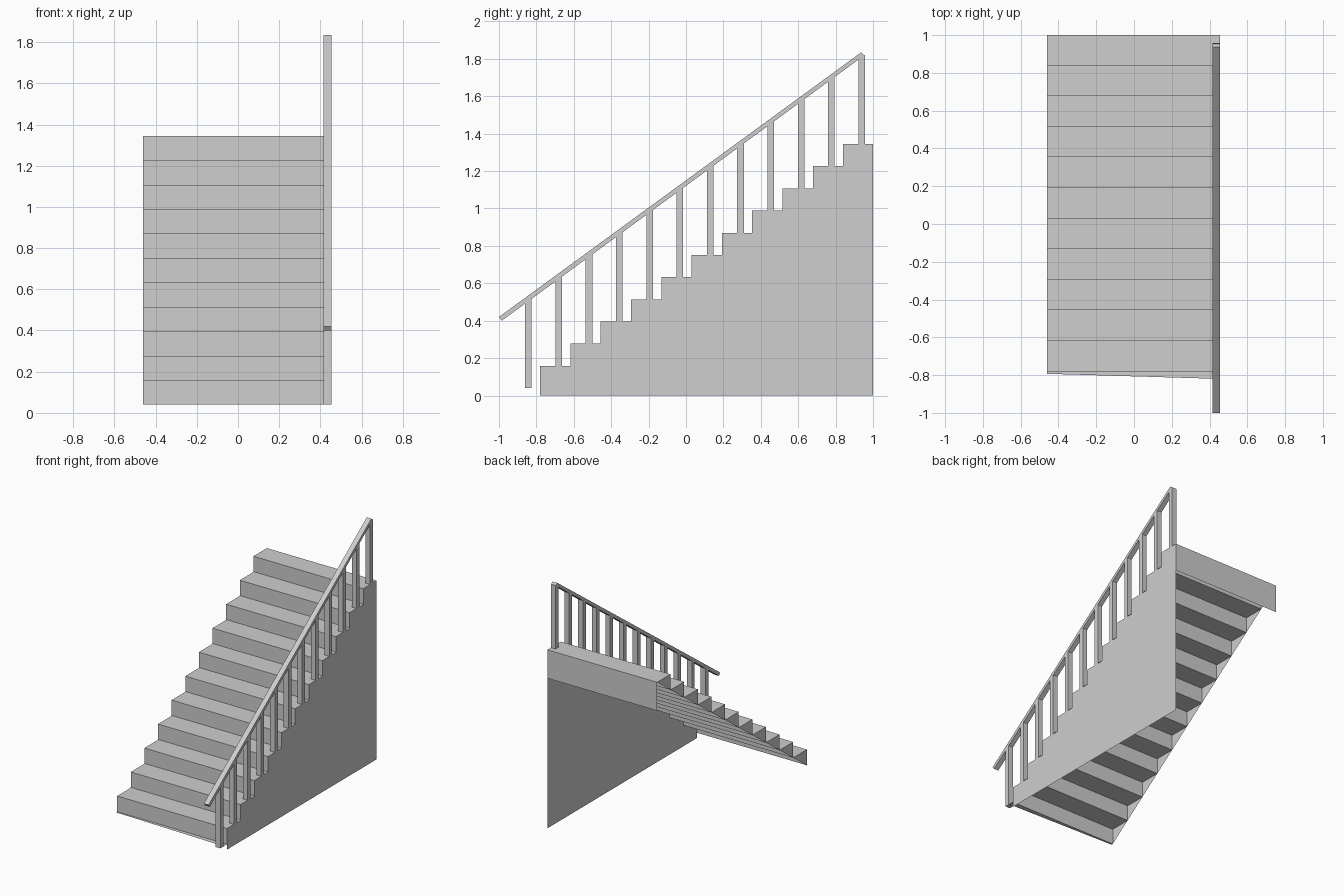
import bpy
import bmesh

if "Cube" in bpy.data.objects:
    bpy.data.objects.remove(bpy.data.objects["Cube"])

# Main dimensions
LEFT, RIGHT, RAIL_IN = -0.46, 0.455, 0.416
STEPS, RUN, RISE = 11, 0.162, 0.1186
Y0, Z0, BACK = -0.78, 0.04, 1.0
TOP = Z0 + STEPS * RISE

grey = bpy.data.materials.new("light grey")
grey.diffuse_color = (0.62, 0.62, 0.62, 1)
grey.use_nodes = True
grey.node_tree.nodes["Principled BSDF"].inputs["Base Color"].default_value = grey.diffuse_color


def make(name, faces):
    """Build one object from a list of polygons given as corner points."""
    bm = bmesh.new()
    for pts in faces:
        bm.faces.new([bm.verts.new(p) for p in pts])
    bmesh.ops.remove_doubles(bm, verts=bm.verts, dist=0.0002)
    bmesh.ops.recalc_face_normals(bm, faces=bm.faces)
    mesh = bpy.data.meshes.new(name)
    bm.to_mesh(mesh)
    bm.free()
    mesh.materials.append(grey)
    obj = bpy.data.objects.new(name, mesh)
    bpy.context.collection.objects.link(obj)
    return obj


def prism(name, profile, x0, x1):
    """Extrude a (y, z) outline between two x positions."""
    a = [(x0, y, z) for y, z in profile]
    b = [(x1, y, z) for y, z in profile]
    n = len(profile)
    sides = [[a[i], a[(i + 1) % n], b[(i + 1) % n], b[i]] for i in range(n)]
    return make(name, [a[::-1], b] + sides)


# Zigzag line of the stairs, bottom to top
zigzag = []
for i in range(STEPS):
    y, z = Y0 + i * RUN, Z0 + i * RISE
    zigzag += [(y, z), (y, z + RISE)]
zigzag.append((BACK, TOP))

# Thin treads and risers, open underneath
make("treads_and_risers", [
    [(LEFT, *p), (RIGHT, *p), (RIGHT, *q), (LEFT, *q)]
    for p, q in zip(zigzag, zigzag[1:])])

# Triangular closing pieces on the open left side
make("left_step_ends", [
    [(LEFT, *p) for p in zigzag[2 * i:2 * i + 3]] for i in range(STEPS)])

# Slim tapered strips lying at the foot of each riser
make("riser_foot_strips", [
    [(LEFT, y, z), (LEFT, y - 0.013, z), (RIGHT, y - 0.04, z), (RIGHT, y, z)]
    for y, z in ((Y0 + i * RUN, Z0 + i * RISE + (0.003 if i else 0))
                 for i in range(STEPS))])

# Full-height side wall below the steps
make("side_wall", [[(RIGHT, *p) for p in
                    [(Y0, 0)] + zigzag[1:] + [(BACK, 0)]]])

# Fascia at the back of the landing
make("landing_fascia", [[(LEFT, BACK, TOP), (RIGHT, BACK, TOP),
                         (RIGHT, BACK, TOP - 0.214), (LEFT, BACK, TOP - 0.214)]])

# Sloping handrail
SLOPE = RISE / RUN


def rail_under(y):
    return 0.40 + SLOPE * (y + 0.985)


prism("handrail", [(-0.985, 0.40), (0.952, rail_under(0.952)), (0.952, 1.82),
                   (0.937, 1.835), (-1.0, 0.42)], RAIL_IN, RIGHT)

# One baluster per tread, cut to the slope of the rail
for i in range(STEPS + 1):
    y, z = -0.86 + i * RUN, Z0 + i * RISE
    a, b = y, y + 0.035
    prism(f"baluster_{i + 1}", [(a, z), (b, z), (b, rail_under(b)),
                                (a, rail_under(a))], RAIL_IN, RIGHT)
